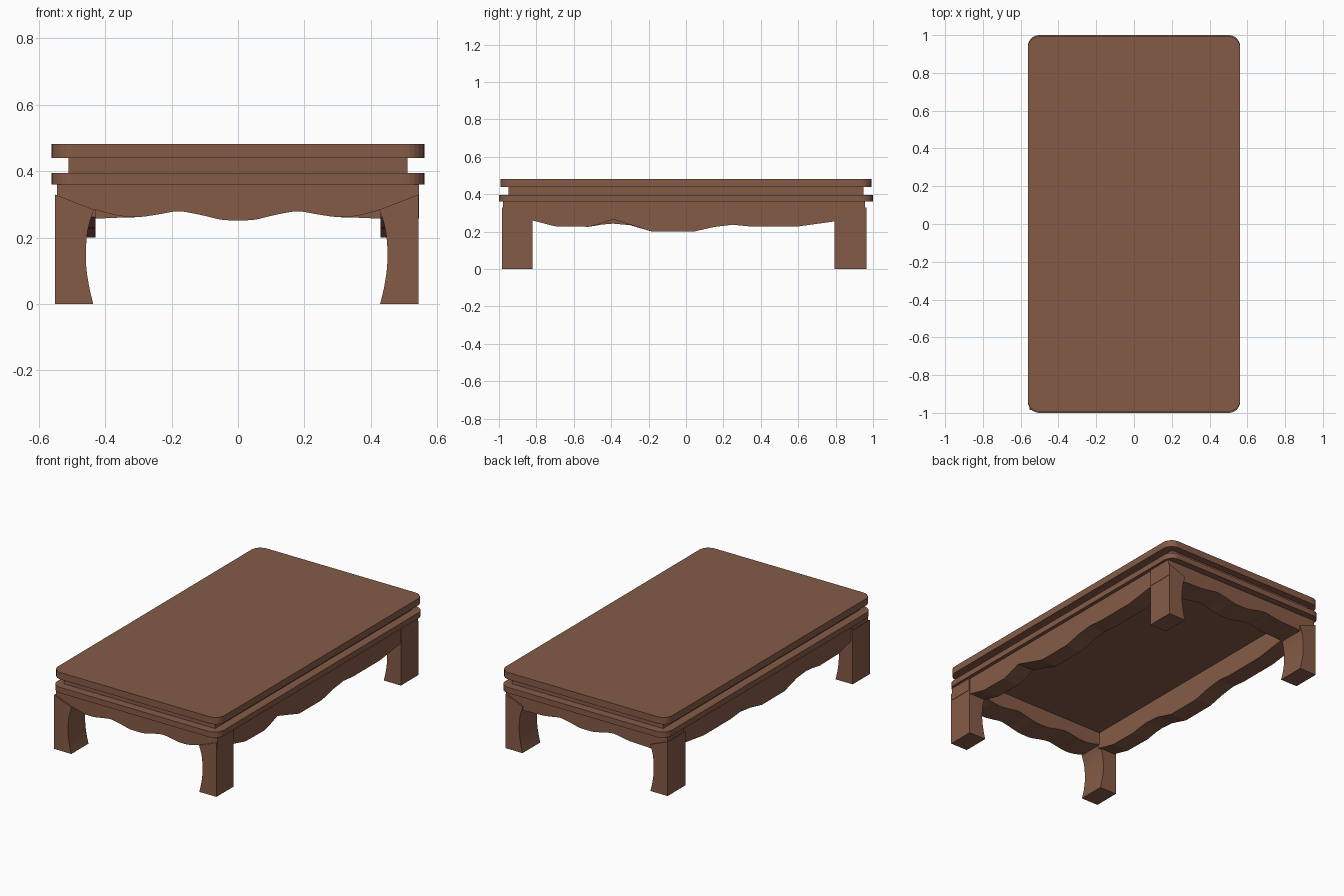
import bpy, bmesh, math

if "Cube" in bpy.data.objects:
    bpy.data.objects.remove(bpy.data.objects["Cube"])

wood = bpy.data.materials.new("brown_wood")
wood.diffuse_color = (0.235, 0.105, 0.063, 1)
wood.use_nodes = True
wood.node_tree.nodes["Principled BSDF"].inputs["Base Color"].default_value = wood.diffuse_color


def prism(name, pts, to3d, a, b):
    """Extrude a 2D outline between depths a and b."""
    bm = bmesh.new()
    face = bm.faces.new([bm.verts.new(to3d(p, a)) for p in pts])
    ext = bmesh.ops.extrude_face_region(bm, geom=[face])
    for v in ext["geom"]:
        if isinstance(v, bmesh.types.BMVert):
            v.co += to3d((0, 0), b) - to3d((0, 0), a)
    bmesh.ops.recalc_face_normals(bm, faces=bm.faces)
    me = bpy.data.meshes.new(name)
    bm.to_mesh(me)
    bm.free()
    me.materials.append(wood)
    ob = bpy.data.objects.new(name, me)
    bpy.context.collection.objects.link(ob)
    return ob


from mathutils import Vector
along_x = lambda p, d: Vector((d, p[0], p[1]))
along_y = lambda p, d: Vector((p[0], d, p[1]))
along_z = lambda p, d: Vector((p[0], p[1], d))


def rounded_rect(hx, hy, r, n=6):
    pts = []
    for q, (sx, sy) in enumerate([(1, 1), (-1, 1), (-1, -1), (1, -1)]):
        for i in range(n + 1):
            t = math.pi / 2 * (q + i / n)
            pts.append((sx * (hx - r) + r * math.cos(t), sy * (hy - r) + r * math.sin(t)))
    return pts


def smooth(pts, n=4):
    """Catmull-Rom curve through the given points."""
    P = [Vector(p) for p in pts]
    P = [P[0]] + P + [P[-1]]
    out = []
    for a, b, c, d in zip(P, P[1:], P[2:], P[3:]):
        for i in range(n):
            t = i / n
            out.append(0.5 * (2 * b + (c - a) * t + (2 * a - 5 * b + 4 * c - d) * t * t
                              + (3 * b - a - 3 * c + d) * t ** 3))
    return [tuple(v) for v in out] + [tuple(pts[-1])]


# Top slab, recessed neck and lower slab
prism("table_top", rounded_rect(0.562, 0.993, 0.06), along_z, 0.44, 0.482)
prism("neck", [(-.51, -.95), (.51, -.95), (.51, .95), (-.51, .95)], along_z, 0.394, 0.441)
prism("lower_slab", rounded_rect(0.562, 1.0, 0.06), along_z, 0.36, 0.395)

# Short end aprons with a mirrored wavy lower edge
front_wave = [(0, .252), (.05, .254), (.12, .270), (.18, .279), (.24, .270),
              (.30, .262), (.36, .266), (.43, .284)]
back_wave = front_wave[:6] + [(.36, .260), (.43, .257)]
for name, wave, a, b in (("front_apron", front_wave, -0.978, -0.822),
                         ("back_apron", back_wave, 0.798, 0.958)):
    half = smooth(wave)
    edge = [(-x, z) for x, z in reversed(half[1:])] + half
    end = edge[-1][1]
    outline = [(-.546, .361), (-.546, end)] + edge + [(.546, end), (.546, .361)]
    prism(name, outline, along_y, a, b)

# Long side aprons, slightly different waves as hand carved
side_ends = [(-.83, .262), (-.70, .229), (-.52, .226)]
side_tail = [(-.18, .2), (.04, .2), (.15, .225), (.25, .237), (.34, .228), (.60, .228), (.81, .257)]
for name, mid, a, b in (("right_apron", [(-.47, .238), (-.39, .266)], 0.43, 0.54),
                        ("left_apron", [(-.45, .238), (-.39, .243), (-.30, .235)], -0.54, -0.43)):
    outline = [(-.83, .361)] + side_ends + mid + side_tail + [(.81, .361)]
    prism(name, outline, along_x, a, b)

# Legs with a curved inner side
inner = smooth([(.432, 0), (.444, .05), (.453, .11), (.454, .17), (.447, .23), (.43, .284)])
for end, a, b in (("front", -0.985, -0.82), ("back", 0.795, 0.966)):
    for side, s in (("right", 1), ("left", -1)):
        outline = [(s * x - .004, z) for x, z in [(.548, .33), (.548, 0)] + inner + [(.43, .33)]]
        top = outline[:-1] + [] if end else outline
        prism(f"{end}_{side}_leg", top, along_y, a, b)
